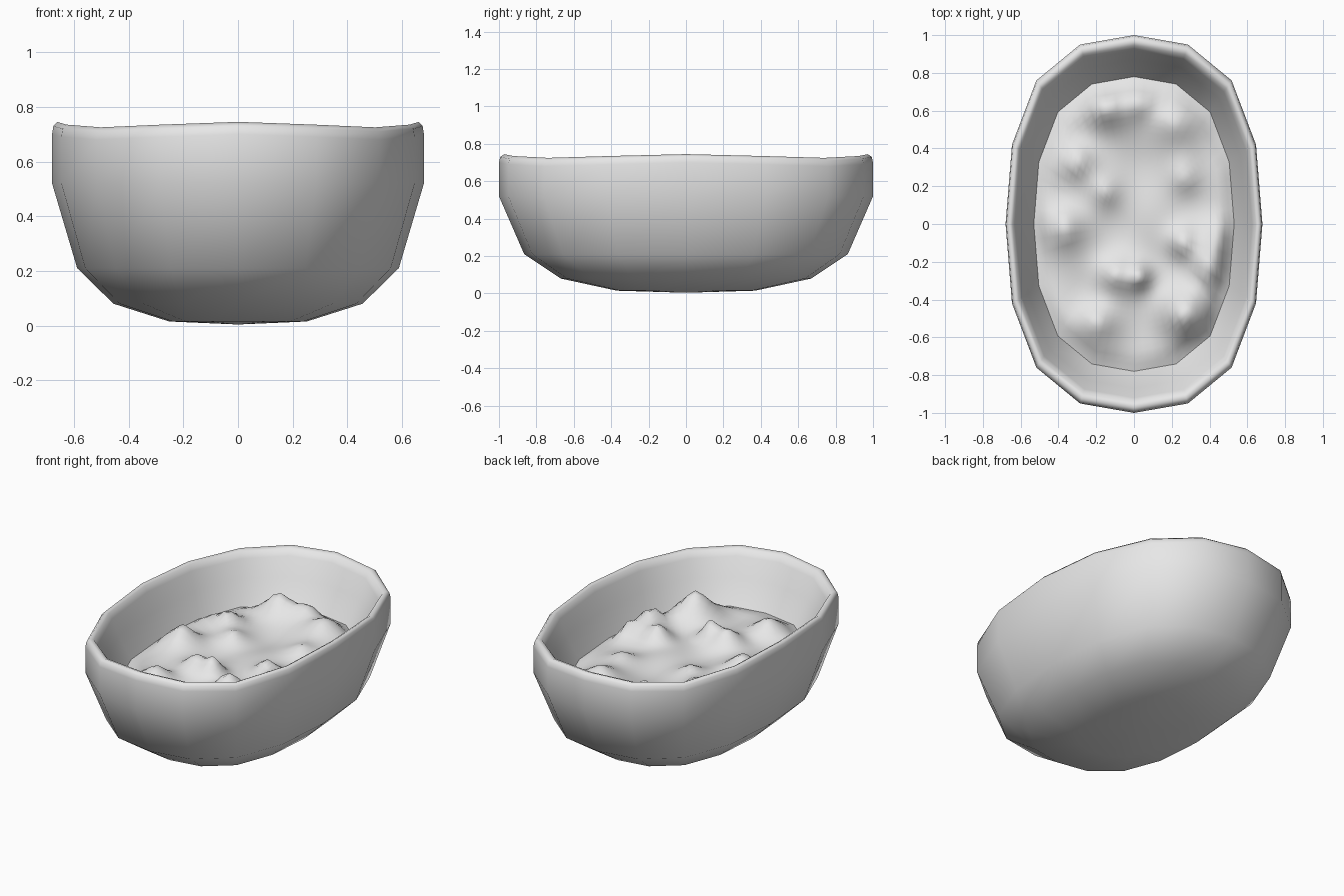
import bpy, bmesh, math
from mathutils import Vector

cube = bpy.data.objects.get("Cube")
if cube:
    bpy.data.objects.remove(cube, do_unlink=True)

clay = bpy.data.materials.new("pale grey")
clay.use_nodes = True
clay.diffuse_color = (0.8, 0.8, 0.8, 1)
clay.node_tree.nodes["Principled BSDF"].inputs["Base Color"].default_value = (0.8, 0.8, 0.8, 1)

HALF_WIDTH = 0.68
# Rounded oval outline: one quarter, turned four times to give 16 corners
QUARTER = [(1, 0), (0.95, 0.42), (0.76, 0.76), (0.42, 0.95)]
OUTLINE = []
for turn in range(4):
    for x, y in QUARTER:
        for _ in range(turn):
            x, y = -y, x
        OUTLINE.append(Vector((x * HALF_WIDTH, y, 0)))


def outline_points(steps):
    """Outline corners with each straight side split into steps."""
    pts = []
    for i, a in enumerate(OUTLINE):
        b = OUTLINE[(i + 1) % len(OUTLINE)]
        pts += [a.lerp(b, k / steps) for k in range(steps)]
    return pts


def finish(name, bm):
    mesh = bpy.data.meshes.new(name)
    for face in bm.faces:
        face.smooth = True
    bm.to_mesh(mesh)
    bm.free()
    mesh.materials.append(clay)
    bpy.context.collection.objects.link(bpy.data.objects.new(name, mesh))


def bridge(bm, first, second):
    n = len(first)
    for i in range(n):
        j = (i + 1) % n
        bm.faces.new((first[i], first[j], second[j], second[i]))


def fan(bm, centre, ring):
    for i in range(len(ring)):
        bm.faces.new((centre, ring[i], ring[(i + 1) % len(ring)]))


# Bowl: outer shell, rounded lip and sloping inner wall (scale, height)
SOIL_Z = 0.44
PROFILE = [(0.37, 0.015), (0.67, 0.08), (0.865, 0.21), (1, 0.52), (1, 0.70),
           (0.993, 0.73), (0.972, 0.745), (0.945, 0.735), (0.92, 0.70),
           (0.87, 0.58), (0.78, SOIL_Z)]
bm = bmesh.new()
rings = []
for scale, z in PROFILE:
    ring = []
    for i, p in enumerate(OUTLINE):
        # the lip dips slightly at the rounded corners
        dip = 0.01 * (1 - math.cos(i * math.pi / 2)) if z > 0.65 else 0
        ring.append(bm.verts.new((p.x * scale, p.y * scale, z - dip)))
    rings.append(ring)
for lower, upper in zip(rings, rings[1:]):
    bridge(bm, lower, upper)
fan(bm, bm.verts.new((0, 0, 0.004)), rings[0][::-1])
finish("bowl", bm)

# Soil: uneven surface with small peaks (x, y, height, radius)
PEAKS = [(-0.15, 0.61, 0.13, 0.1), (0.03, 0.64, 0.08, 0.08), (-0.3, 0.33, 0.09, 0.09),
         (-0.37, -0.02, 0.12, 0.1), (0.03, -0.28, 0.1, 0.06), (-0.1, -0.27, 0.09, 0.09),
         (-0.2, -0.52, 0.1, 0.1), (0.26, -0.1, 0.1, 0.08), (0.21, 0.54, 0.1, 0.12),
         (0.27, -0.48, 0.15, 0.12), (0.4, -0.23, 0.12, 0.08), (0.44, -0.07, 0.07, 0.07),
         (0.27, 0.24, 0.06, 0.09), (-0.15, 0.17, 0.05, 0.08)]


def soil_height(x, y, t):
    h = 0.02 + 0.012 * math.sin(13 * x + 4 * y) * math.cos(11 * y - 5 * x)
    for px, py, height, radius in PEAKS:
        d = math.hypot(x - px, y - py)
        h += height * math.exp(-(d / radius) ** 1.6)
    # settle to the level of the wall at the edge
    return SOIL_Z + h * min(1, (1 - t) * 9)


bm = bmesh.new()
RINGS = 22
soil_outline = outline_points(4)
rings = []
for r in range(1, RINGS + 1):
    t = r / RINGS
    ring = []
    for p in soil_outline:
        x, y = p.x * 0.78 * t, p.y * 0.78 * t
        ring.append(bm.verts.new((x, y, soil_height(x, y, t))))
    rings.append(ring)
for inner, outer in zip(rings, rings[1:]):
    bridge(bm, outer, inner)
fan(bm, bm.verts.new((0, 0, soil_height(0, 0, 0))), rings[0])
finish("soil", bm)
